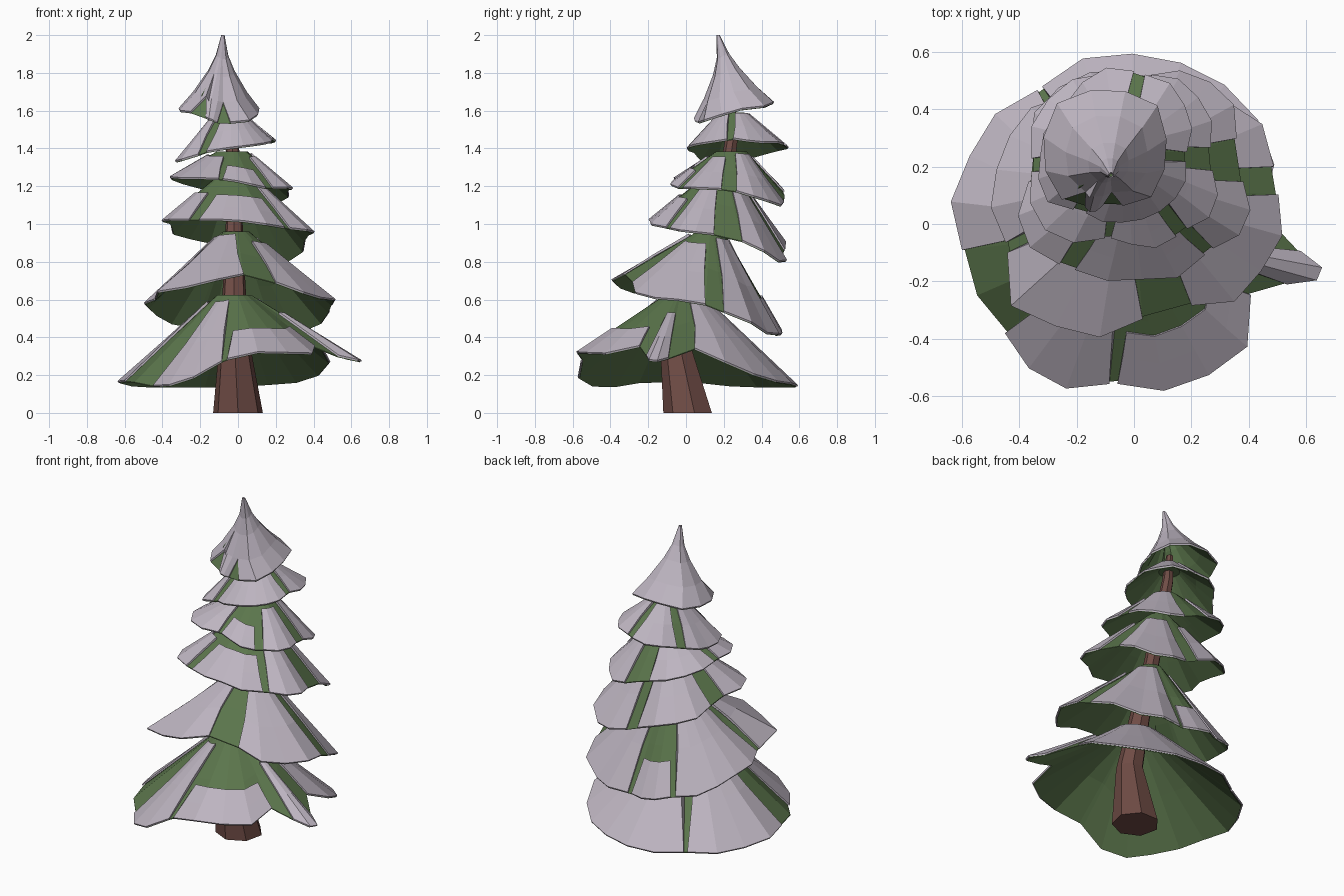
import bpy, math

if "Cube" in bpy.data.objects:
    bpy.data.objects.remove(bpy.data.objects["Cube"])


def material(name, rgb):
    m = bpy.data.materials.new(name)
    m.diffuse_color = (*rgb, 1)
    m.use_nodes = True
    m.node_tree.nodes["Principled BSDF"].inputs["Base Color"].default_value = m.diffuse_color
    return m


SNOW = material("snow", (0.51, 0.46, 0.53))
GREEN = material("needle_green", (0.105, 0.18, 0.072))
BARK = material("bark_brown", (0.16, 0.072, 0.06))


def make(name, verts, faces, mat):
    me = bpy.data.meshes.new(name)
    me.from_pydata(verts, [], faces)
    me.materials.append(mat)
    me.update()
    ob = bpy.data.objects.new(name, me)
    bpy.context.collection.objects.link(ob)
    return ob


def rim_at(rim, a):
    """Linear lookup of (radius, height) at angle a from sorted rim points."""
    a %= 360
    pts = [(rim[-1][0] - 360, *rim[-1][1:])] + rim + [(rim[0][0] + 360, *rim[0][1:])]
    for p, q in zip(pts, pts[1:]):
        if p[0] <= a <= q[0]:
            f = (a - p[0]) / (q[0] - p[0])
            return p[1] + f * (q[1] - p[1]), p[2] + f * (q[2] - p[2])


def tier(name, c, ztop, r0, rim, patches, top=None, power=1.0, rings=(0, 0.5, 1), step=17):
    """Hollow green skirt with snow plates; patches are (start, end, inner t)."""
    top = top or c
    pointed = power != 1

    def point(a, k, t, out=0.0, dz=0.0):
        ca, sa = math.cos(math.radians(a)), math.sin(math.radians(a))
        r, z = rim_at(rim, a)
        rad = r0 + (r * k - r0) * t + out
        s = t ** 0.5 if pointed else t
        return (top[0] + (c[0] - top[0]) * s + rad * ca,
                top[1] + (c[1] - top[1]) * s + rad * sa,
                ztop + (z - ztop) * t ** power + dz)

    # columns: (angle, rim scale), rounded at the ends of each snow patch
    cols, plates = [], []
    for i, (a0, a1, t0) in enumerate(patches):
        n = max(3, round((a1 - a0) / step))
        part = []
        for j in range(n + 1):
            u = 2 * j / n - 1
            part.append((a0 + (a1 - a0) * j / n, 1 - 0.08 * abs(u) ** 6, u))
        plates.append((part, t0))
        cols += [p[:2] for p in part]
        nxt = patches[(i + 1) % len(patches)][0]
        gap = (nxt - a1) % 360
        m = max(1, round(gap / 18))
        cols += [(a1 + gap * j / m, 0.92) for j in range(1, m)]

    # green skirt: outer and inner shells meeting in a thin rim
    n, verts, faces = len(cols), [], []
    levels = [(t, 0.0) for t in rings]
    levels += [(t, -0.025 * (1 - t) - 0.005) for t in reversed(rings)]
    for t, dz in levels:
        verts += [point(a, k * 0.99, t, 0, dz) for a, k in cols]
    for l in range(len(levels) - 1):
        for j in range(n):
            a, b = l * n + j, l * n + (j + 1) % n
            faces.append((a, a + n, b + n, b))
    faces.append(tuple(range(n)))
    faces.append(tuple(reversed(range((len(levels) - 1) * n, len(levels) * n))))
    make(name + "_boughs", verts, faces, GREEN)

    # snow plates: thin slabs; they narrow inward, or close up near a pointed tip
    sv, sf = [], []
    for part, t0 in plates:
        ts = list(rings) if pointed else [t0, (1 + t0) / 2, 1]
        w, base = len(part), len(sv)
        lv = [(t, 0.004, 0.008 * (1 - t) + 0.006) for t in ts]
        lv += [(t, 0, -0.002) for t in reversed(ts)]
        half = (part[-1][0] - part[0][0]) / 2
        for t, out, dz in lv:
            if pointed:
                shift = 11 * min(1, (1 - t) / 0.35)
            else:
                shift = -min(0.22 * half, 10) * (1 - t)
            sv += [point(a + shift * u, k, t, out, dz) for a, k, u in part]
        L = len(lv)
        for l in range(L):
            for j in range(w - 1):
                p, q = base + l * w + j, base + (l + 1) % L * w + j
                sf.append((p, q, q + 1, p + 1))
        sf.append(tuple(base + l * w for l in reversed(range(L))))
        sf.append(tuple(base + l * w + w - 1 for l in range(L)))
    make(name + "_snow", sv, sf, SNOW)


# trunk: seven-sided, bending forward then back
path = [(0, 0.015, 0, 0.135), (-0.02, -0.06, 0.4, 0.078), (-0.02, 0.03, 0.7, 0.06),
        (-0.02, 0.13, 1.0, 0.046), (-0.02, 0.22, 1.3, 0.04), (-0.04, 0.25, 1.5, 0.033),
        (-0.07, 0.23, 1.68, 0.02)]
S = 7
tv = [(x + r * math.cos(2 * math.pi * (i + 0.25) / S), y + r * math.sin(2 * math.pi * (i + 0.25) / S), z)
      for x, y, z, r in path for i in range(S)]
tf = [(l * S + i, l * S + (i + 1) % S, (l + 1) * S + (i + 1) % S, (l + 1) * S + i)
      for l in range(len(path) - 1) for i in range(S)]
tf += [tuple(reversed(range(S))), tuple(range(len(tv) - S, len(tv)))]
make("trunk", tv, tf, BARK)

# bottom tier, with a narrow stray bough on the right
tier("tier_1", (-0.02, -0.02), 0.625, 0.09,
     [(10, .52, .33), (28, .57, .25), (48, .6, .17), (90, .61, .14), (120, .63, .14),
      (150, .6, .14), (178, .63, .17), (212, .63, .16), (225, .59, .13), (245, .59, .16),
      (258, .59, .25), (275, .57, .32), (325, .58, .31), (337, .48, .38),
      (342, .67, .28), (352, .69, .27), (358, .47, .38)],
     [(8, 121, .1), (123, 187, .1), (220, 263, .1), (266, 332, .6), (341, 353, .3)])

# second tier, drooping at the back
tier("tier_2", (-0.01, 0.13), 0.96, 0.07,
     [(18, .53, .5), (43, .44, .42), (90, .37, .41), (140, .44, .47), (174, .47, .56),
      (207, .52, .6), (219, .6, .63), (240, .55, .66), (271, .52, .73), (288, .43, .74),
      (302, .54, .66), (321, .53, .61), (352, .56, .59)],
     [(8, 78, .1), (82, 122, .66), (126, 204, .1), (208, 275, .1), (297, 357, .2)])

# third tier
tier("tier_3", (-0.02, 0.19), 1.27, 0.07,
     [(10, .42, .93), (30, .43, .86), (50, .41, .79), (75, .36, .82), (110, .36, .9),
      (150, .38, .95), (180, .36, 1.0), (210, .43, 1.02), (235, .44, 1.02),
      (270, .37, 1.02), (300, .42, .99), (335, .45, .96)],
     [(16, 78, .2), (92, 168, .3), (187, 234, .45), (242, 312, .5), (317, 354, .25)])

# fourth tier
tier("tier_4", (-0.03, 0.24), 1.385, 0.08,
     [(0, .32, 1.18), (30, .32, 1.13), (60, .32, 1.09), (90, .31, 1.15), (130, .32, 1.2),
      (165, .34, 1.24), (195, .36, 1.25), (225, .38, 1.24), (250, .33, 1.24),
      (270, .3, 1.23), (300, .36, 1.19), (325, .36, 1.19)],
     [(5, 72, .1), (106, 182, .2), (190, 256, .25), (260, 302, .55), (310, 350, .2)])

# fifth tier
tier("tier_5", (-0.05, 0.25), 1.59, 0.06,
     [(0, .25, 1.45), (30, .27, 1.43), (60, .3, 1.43), (85, .31, 1.41), (120, .27, 1.39),
      (150, .27, 1.36), (180, .27, 1.33), (210, .31, 1.33), (240, .26, 1.38),
      (270, .24, 1.4), (330, .25, 1.43)],
     [(0, 72, .1), (80, 137, .1), (149, 231, .1), (241, 352, .1)])

# pointed top with a bent tip
tier("treetop", (-0.09, 0.24), 1.986, 0.005,
     [(0, .19, 1.6), (45, .24, 1.62), (90, .22, 1.65), (135, .25, 1.62), (180, .22, 1.6),
      (225, .24, 1.59), (270, .18, 1.53), (300, .21, 1.54), (330, .21, 1.55)],
     [(246, 264, 0), (286, 584, 0)], top=(-0.08, 0.17), power=0.6,
     rings=(0, 0.12, 0.3, 0.65, 1), step=30)
